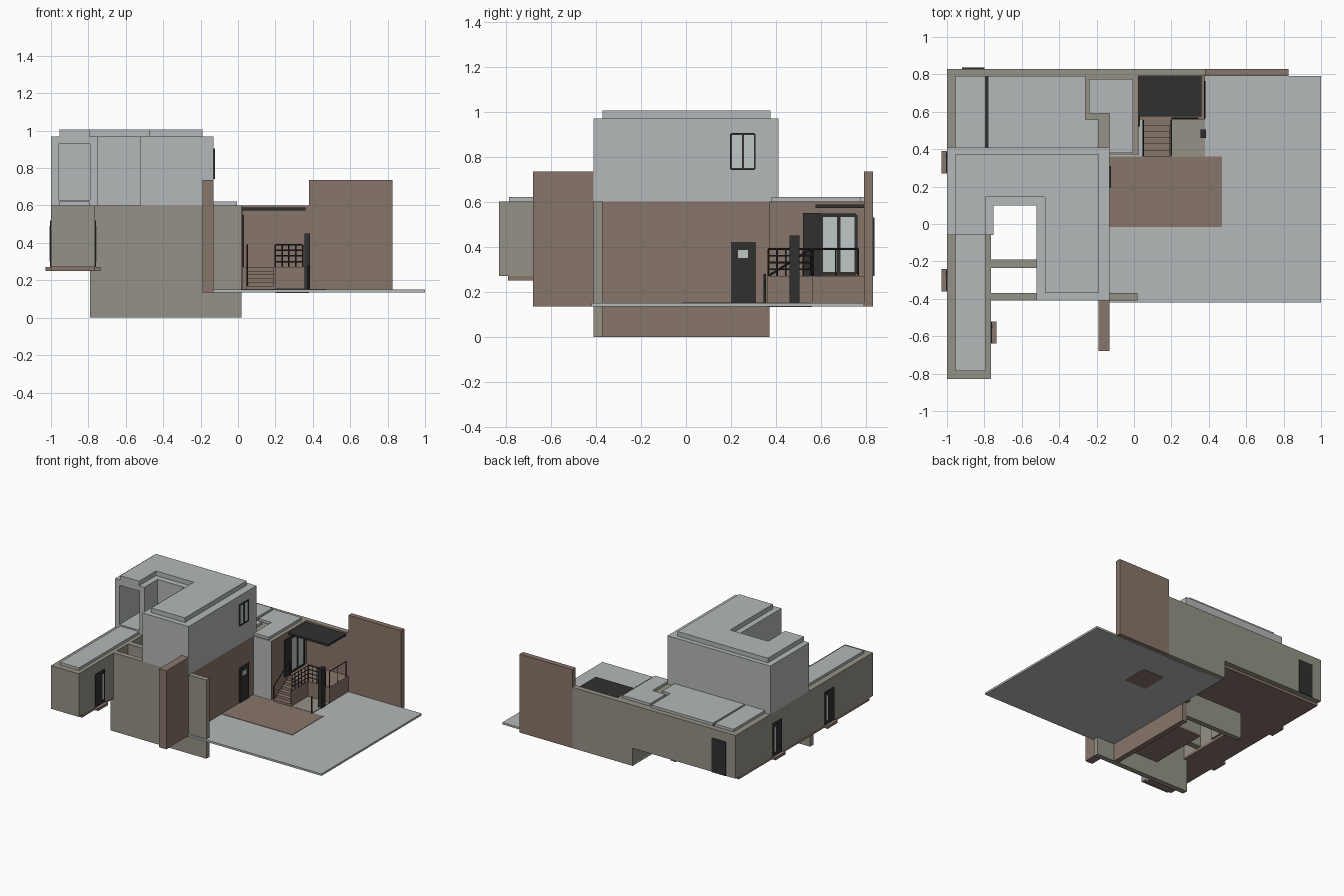
import bpy
import bmesh
from mathutils import Vector

cube = bpy.data.objects.get("Cube")
if cube:
    bpy.data.objects.remove(cube, do_unlink=True)


def make_material(name, red, green, blue):
    material = bpy.data.materials.new(name)
    material.use_nodes = True
    colour = (red, green, blue, 1)
    material.diffuse_color = colour
    material.node_tree.nodes["Principled BSDF"].inputs["Base Color"].default_value = colour
    return material


plaster = make_material("pale grey plaster", .46, .48, .48)
concrete = make_material("olive concrete", .3, .29, .24)
timber = make_material("brown timber", .25, .18, .145)
metal = make_material("dark metal", .03, .03, .03)
glass = make_material("pale glass", .52, .57, .57)

# Shared levels and wall lines
BASE, PAVING, SOFFIT, FLOOR, ROOF, TOP = 0, .15, .25, .27, .6, .97
SLAB = .135
WEST, EAST, ROOM = -1, -.13, .02
FRONT, BACK, REAR = -.41, .41, .83
INNER = .79
TERRACE = -.06


def boxes(name, material, *parts):
    """One object made of axis-aligned boxes, each given as x, y and z ranges."""
    bm = bmesh.new()
    for ranges in parts:
        low = Vector([min(r) for r in ranges])
        high = Vector([max(r) for r in ranges])
        result = bmesh.ops.create_cube(bm, size=1)
        for vert in result["verts"]:
            for axis in range(3):
                vert.co[axis] = high[axis] if vert.co[axis] > 0 else low[axis]
    mesh = bpy.data.meshes.new(name)
    bm.to_mesh(mesh)
    bm.free()
    mesh.materials.append(material)
    obj = bpy.data.objects.new(name, mesh)
    bpy.context.collection.objects.link(obj)
    return obj


def bar(name, start, end, radius=.004):
    """Thin metal rod between two points."""
    curve = bpy.data.curves.new(name, "CURVE")
    curve.dimensions = "3D"
    curve.bevel_depth = radius
    curve.bevel_resolution = 0
    spline = curve.splines.new("POLY")
    spline.points.add(1)
    for point, place in zip(spline.points, (start, end)):
        point.co = (*place, 1)
    curve.materials.append(metal)
    obj = bpy.data.objects.new(name, curve)
    bpy.context.collection.objects.link(obj)


# Paved terrace and timber deck
boxes("terrace_slab", plaster, ((EAST, 1), (-.42, INNER), (SLAB, PAVING)))
boxes("timber_deck", timber, ((EAST, .47), (-.015, .36), (PAVING, PAVING + .003)))
boxes("stairwell_underside", timber, ((.2, .38), (.36, .56), (SLAB - .003, SLAB)))

# Raised side wing and rear rooms
boxes("side_wing", concrete,
      ((WEST, -.765), (-REAR, TERRACE), (FLOOR, ROOF)),
      ((WEST, -.75), (TERRACE, BACK), (FLOOR, ROOF)))
boxes("rear_rooms", concrete,
      ((WEST, EAST), (BACK, REAR), (FLOOR, ROOF)),
      ((-.75, -.17), (.1, BACK), (FLOOR, ROOF)))
boxes("raised_floor", timber,
      ((WEST, -.765), (-INNER, BACK), (SOFFIT, FLOOR)),
      ((WEST, EAST), (BACK, INNER), (SOFFIT, FLOOR)),
      ((-.765, -.17), (.1, BACK), (SOFFIT, FLOOR)))
boxes("entry_room", concrete, ((EAST, ROOM), (.375, REAR), (SLAB, ROOF)))
boxes("entry_room_front", plaster, ((EAST, ROOM), (.37, .375), (PAVING, ROOF)))
boxes("entry_room_cladding", timber, ((ROOM, ROOM + .005), (.37, INNER), (PAVING, ROOF)))
boxes("rear_screen_wall", concrete, ((ROOM, .38), (INNER + .005, REAR), (SLAB, ROOF)))
boxes("rear_screen_lining", timber, ((ROOM, .38), (INNER, INNER + .005), (PAVING, ROOF)))

# Main lower storey around the courtyard
boxes("front_wall", concrete, ((-.79, ROOM), (FRONT, -.37), (BASE, ROOF)))
boxes("east_wall", timber, ((-.17, EAST), (-.37, .37), (BASE, ROOF)),
      ((-.17, EAST), (.37, BACK), (PAVING, ROOF)))
boxes("lower_hall", concrete, ((-.52, -.17), (-.37, .1), (PAVING, ROOF)))
boxes("lower_hall_floor", timber, ((-.52, -.17), (-.37, .1), (SLAB, PAVING)))
boxes("lower_back_wall", concrete, ((-.66, -.17), (.33, .37), (.05, SOFFIT)))
boxes("courtyard_beam", concrete, ((-.765, -.52), (-.235, -.19), (FLOOR, ROOF)))

# Tall timber fin walls
boxes("front_fin_wall", timber, ((-.19, EAST), (-.68, FRONT), (SLAB, .735)))
boxes("rear_fin_wall", timber, ((.38, .825), (INNER, REAR), (SLAB, .735)))

# Upper storey with an open balcony room
boxes("upper_storey", plaster,
      ((-.79, EAST), (.1, BACK), (ROOF, TOP)),
      ((-.52, EAST), (FRONT, .1), (ROOF, TOP)),
      ((WEST, -.79), (.25, BACK), (ROOF, TOP)))
boxes("balcony_shell", plaster,
      ((WEST, -.96), (TERRACE, .25), (ROOF, TOP)),
      ((-.79, -.75), (TERRACE, .1), (ROOF, TOP)),
      ((-.96, -.79), (TERRACE, .25), (TOP - .04, TOP)),
      ((-.96, -.79), (TERRACE, .25), (ROOF, ROOF + .03)))
boxes("upper_roof_cap", plaster,
      ((-.955, -.19), (.145, .375), (TOP, 1.005)),
      ((-.475, -.19), (-.37, .145), (TOP, 1.005)),
      ((-.955, -.795), (TERRACE, .145), (TOP, 1.005)))

# Raised panels on the lower roofs
CAP = (ROOF, ROOF + .02)
boxes("lower_roof_panels", plaster,
      ((-.955, -.795), (-.785, TERRACE), CAP),
      ((-.955, -.795), (BACK, INNER), CAP),
      ((-.78, -.26), (BACK, INNER), CAP),
      ((-.26, -.19), (BACK, .56), CAP),
      ((-.24, -.005), (.59, .775), CAP),
      ((EAST, -.005), (.38, .59), CAP))
boxes("roof_joint", metal, ((-.795, -.78), (BACK, INNER), (ROOF, ROOF + .005)))


# Doors as thin plates, with timber thresholds outside
def side_door(name, x, y, outward):
    boxes(name, metal, ((x, x + outward * .006), (y - .055, y + .055), (FLOOR, .52)))
    boxes(name + "_glass", glass,
          ((x, x + outward * .008), (y + .025, y + .04), (FLOOR + .03, .49)))
    boxes(name + "_threshold", timber,
          ((x, x + outward * .03), (y - .06, y + .06), (SOFFIT, FLOOR)))


side_door("west_rear_door", WEST, .33, -1)
side_door("west_front_door", WEST, -.3, -1)
side_door("wing_inner_door", -.765, -.58, 1)
boxes("back_door", metal, ((-.92, -.8), (REAR, REAR + .006), (FLOOR, .53)))
boxes("entrance_door", metal, ((EAST, EAST + .006), (.2, .31), (PAVING, .42)))
boxes("entrance_door_window", glass, ((EAST, EAST + .008), (.23, .275), (.35, .385)))


# Framed openings on east faces
def framed_window(name, x, left, right, bottom, top, edge):
    face = (x, x + .008)
    middle = (left + right) / 2
    boxes(name + "_pane", glass, ((x, x + .004), (left, right), (bottom, top)))
    uprights = [(face, (y - edge / 2, y + edge / 2), (bottom, top))
                for y in (left, middle, right)]
    rails = [(face, (left, right), (z - edge / 2, z + edge / 2)) for z in (bottom, top)]
    boxes(name + "_frame", metal, *uprights, *rails)


framed_window("upper_window", EAST, .2, .305, .745, .9, .008)
framed_window("sliding_door", ROOM + .005, .6, .755, .28, .54, .015)
boxes("sliding_door_panel", metal, ((ROOM, ROOM + .012), (.52, .6), (FLOOR, .55)))

# Entry canopy
boxes("entry_canopy", metal, ((ROOM, .36), (.575, INNER), (.572, .588)))

# Landing, steps and the planted well beside them
boxes("entry_landing", timber, ((ROOM, .38), (.56, INNER), (PAVING, FLOOR)))
STEPS = 6
depth, rise = .2 / STEPS, (FLOOR - PAVING) / STEPS
boxes("entry_steps", timber,
      *[((.045, .19), (.36 + depth * i, .56), (PAVING + rise * i, PAVING + rise * (i + 1)))
        for i in range(STEPS)])
boxes("step_side_wall", timber, ((.19, .2), (.36, .56), (PAVING, FLOOR)))
boxes("well_floor", concrete, ((.2, .38), (.36, .56), (PAVING, PAVING + .005)))
boxes("dark_post", metal, ((.355, .385), (.46, .505), (PAVING, .45)))


# Railings with posts and cross bars
def railing(name, start, end, posts, bars):
    start, end = Vector(start), Vector(end)
    height = Vector((0, 0, .12))
    for i in range(posts):
        foot = start.lerp(end, i / (posts - 1))
        bar(name + "_post", foot, foot + height)
    for i in range(1, bars + 1):
        lift = height * i / bars
        bar(name + "_bar", start + lift, end + lift)


railing("landing_railing", (.2, .565, FLOOR), (.345, .565, FLOOR), 5, 4)
railing("well_railing", (.2, .365, FLOOR), (.2, .56, FLOOR), 6, 4)
railing("side_railing", (.378, .565, FLOOR), (.378, .765, FLOOR), 3, 1)
railing("stair_handrail", (.05, .365, PAVING), (.05, .555, FLOOR), 2, 1)
bar("well_post", (.378, .35, PAVING), (.378, .35, .28), .006)
